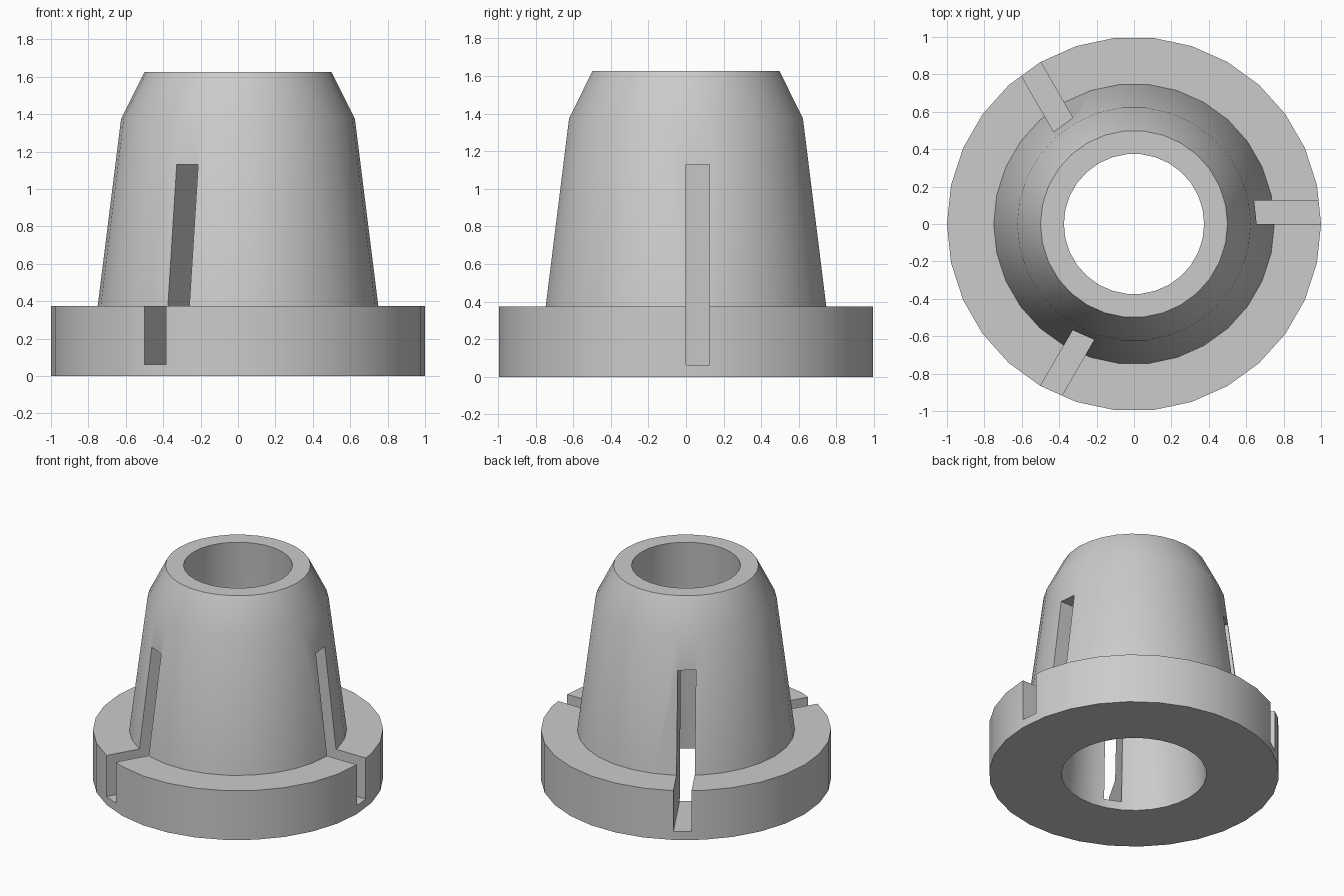
import bpy
import bmesh
import math
from mathutils import Matrix, Vector

SEGMENTS = 30

cube = bpy.data.objects.get("Cube")
if cube:
    bpy.data.objects.remove(cube, do_unlink=True)

# Plain grey material
grey = bpy.data.materials.new("light grey")
grey.use_nodes = True
colour = (0.6, 0.6, 0.6, 1)
grey.diffuse_color = colour
grey.node_tree.nodes["Principled BSDF"].inputs["Base Color"].default_value = colour


def make_object(name, bm):
    bmesh.ops.recalc_face_normals(bm, faces=bm.faces)
    mesh = bpy.data.meshes.new(name)
    bm.to_mesh(mesh)
    bm.free()
    mesh.materials.append(grey)
    obj = bpy.data.objects.new(name, mesh)
    bpy.context.collection.objects.link(obj)
    return obj


def lathe(name, profile):
    """Revolve a closed (radius, height) outline around z."""
    bm = bmesh.new()
    rings = []
    for i in range(SEGMENTS):
        a = math.tau * i / SEGMENTS
        rings.append([bm.verts.new((r * math.cos(a), r * math.sin(a), z))
                      for r, z in profile])
    for i, ring in enumerate(rings):
        following = rings[(i + 1) % SEGMENTS]
        for j in range(len(profile)):
            k = (j + 1) % len(profile)
            bm.faces.new((ring[j], following[j], following[k], ring[k]))
    return make_object(name, bm)


# Flanged, tapered sleeve with a conical bore
sleeve = lathe("flanged_sleeve", [
    (0.5, 0), (1, 0), (1, 0.375), (0.75, 0.375),
    (0.625, 1.375), (0.5, 1.625), (0.375, 1.625)])

# Three radial slots, each offset to one side of its radius
low, high = Vector((0.3, 0, 0.0625)), Vector((1.2, 0.125, 1.13))
size, middle = high - low, (low + high) / 2
bm = bmesh.new()
for i in range(3):
    turn = Matrix.Rotation(math.tau * i / 3, 4, "Z")
    bmesh.ops.create_cube(bm, size=1, matrix=turn @ Matrix.Translation(middle)
                          @ Matrix.Diagonal((*size, 1)))
cutter = make_object("slot_cutter", bm)
cutter.hide_render = True

cut = sleeve.modifiers.new("slots", "BOOLEAN")
cut.operation = "DIFFERENCE"
cut.solver = "EXACT"
cut.object = cutter

bpy.ops.object.select_all(action="DESELECT")
bpy.context.view_layer.objects.active = sleeve
sleeve.select_set(True)
bpy.ops.object.modifier_apply(modifier=cut.name)
bpy.data.objects.remove(cutter, do_unlink=True)
bpy.ops.object.shade_smooth_by_angle(angle=math.radians(30))
